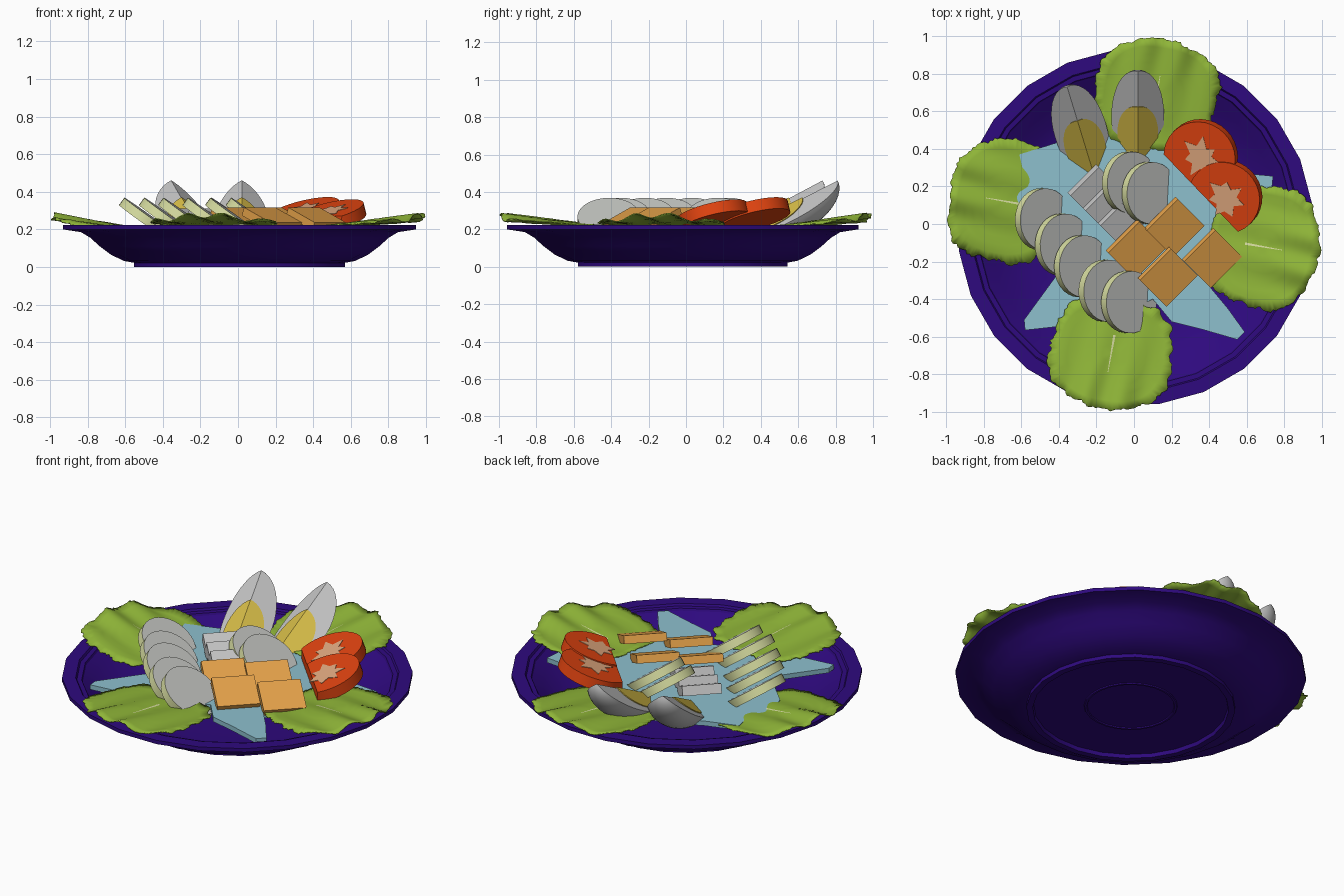
import bpy, bmesh, math, random
from mathutils import Matrix, Vector

if "Cube" in bpy.data.objects:
    bpy.data.objects.remove(bpy.data.objects["Cube"])

random.seed(4)


def material(name, r, g, b):
    lin = lambda c: (c / 255 / 12.92) if c < 10 else ((c / 255 + 0.055) / 1.055) ** 2.4
    m = bpy.data.materials.new(name)
    m.diffuse_color = (lin(r), lin(g), lin(b), 1)
    m.use_nodes = True
    m.node_tree.nodes["Principled BSDF"].inputs["Base Color"].default_value = m.diffuse_color
    return m


PURPLE = material("plate purple", 46, 9, 126)
GREEN = material("lettuce green", 143, 181, 56)
TEAL = material("onion teal", 141, 192, 206)
WHITE = material("egg white", 198, 198, 198)
YOLK = material("yolk yellow", 216, 190, 72)
RED = material("tomato red", 226, 68, 16)
SEED = material("tomato seed peach", 226, 170, 128)
RIND = material("cucumber rind", 214, 220, 160)
FLESH = material("cucumber flesh", 195, 197, 193)
ORANGE = material("cheese orange", 230, 163, 74)


def finish(name, bm, mats, smooth=None):
    bmesh.ops.remove_doubles(bm, verts=bm.verts, dist=1e-5)
    bmesh.ops.recalc_face_normals(bm, faces=bm.faces)
    me = bpy.data.meshes.new(name)
    bm.to_mesh(me)
    bm.free()
    ob = bpy.data.objects.new(name, me)
    bpy.context.collection.objects.link(ob)
    for m in mats:
        me.materials.append(m)
    if smooth:
        bpy.ops.object.select_all(action='DESELECT')
        ob.select_set(True)
        bpy.context.view_layer.objects.active = ob
        bpy.ops.object.shade_smooth_by_angle(angle=math.radians(smooth))
    return ob


def facing(loc, normal):
    """Matrix putting local z along normal at loc."""
    return Matrix.Translation(loc) @ Vector(normal).to_track_quat('Z', 'Y').to_matrix().to_4x4()


def prism(bm, pts, z0, z1, matrix=Matrix()):
    vs = [bm.verts.new(matrix @ Vector((x, y, z0))) for x, y in pts]
    f = bm.faces.new(vs)
    ext = bmesh.ops.extrude_face_region(bm, geom=[f])["geom"]
    up = matrix.to_3x3() @ Vector((0, 0, z1 - z0))
    bmesh.ops.translate(bm, verts=[g for g in ext if isinstance(g, bmesh.types.BMVert)], vec=up)


# plate: 24-sided lathe with foot ring and stepped rim
profile = [(0, .022), (.235, .022), (.238, .016), (.25, .016), (.253, .022), (.525, .022), (.53, 0), (.565, 0),
           (.565, .022), (.62, .032), (.69, .065), (.75, .11), (.80, .155), (.85, .185), (.948, .2),
           (.948, .222), (.875, .222), (.868, .21), (.842, .208), (.836, .196), (.78, .16), (.70, .105),
           (.60, .065), (.50, .05), (0, .05)]
bm = bmesh.new()
N = 24
rings = []
for r, z in profile:
    rings.append([bm.verts.new((.008 + r * math.cos(math.tau * (i + .5) / N),
                                -.018 + r * math.sin(math.tau * (i + .5) / N), z))
                  for i in range(N if r else 1)])
for a, b in zip(rings, rings[1:]):
    for i in range(N):
        j = (i + 1) % N
        quad = [a[i % len(a)], a[j % len(a)], b[j % len(b)], b[i % len(b)]]
        bm.faces.new(list(dict.fromkeys(quad)))
finish("plate", bm, [PURPLE], 30)


# lettuce leaves: ruffled polar sheets with jagged edges
def lettuce(name, angle, base):
    rot = Matrix.Rotation(math.radians(angle), 4, 'Z')
    phase = random.random() * 6

    def height(x, y):
        t = min(max((x - .5) / .5, 0), 1)
        lift = base + (.265 - base) * t
        return lift + (.003 + .012 * t) * math.sin(y * 32 + phase + 3 * x) + .014 * t * math.cos(y * 9)

    bm = bmesh.new()
    n, k = 140, 7
    centre = bm.verts.new(rot @ Vector((.7, 0, height(.7, 0))))
    prev = None
    jag = [.985 + random.uniform(-.022, .022) + .018 * math.sin(i * .8) + .025 * math.sin(i * .22 + phase)
           for i in range(n)]
    for s in range(1, k + 1):
        ring = []
        for i in range(n):
            a = math.tau * i / n
            c, d = math.cos(a), math.sin(a)
            q = (abs(c) ** 2.6 + abs(d) ** 2.6) ** (-1 / 2.6)
            rad = q * s / k * (jag[i] if s == k else 1 - .02 * s / k)
            x = .7 + rad * c * (.295 if c > 0 else .30)
            y = rad * d * .33
            ring.append(bm.verts.new(rot @ Vector((x, y, height(x, y)))))
        for i in range(n):
            j = (i + 1) % n
            bm.faces.new([prev[i], ring[i], ring[j], prev[j]] if prev else [centre, ring[i], ring[j]])
        prev = ring
    ob = finish(name, bm, [GREEN], 40)
    ob.modifiers.new("thickness", 'SOLIDIFY').thickness = .006
    # pale midrib just breaking the surface
    bm = bmesh.new()
    for i in range(8):
        x0, x1 = .6 + i * .025, .625 + i * .025
        w = .006 * (1 - i / 10)
        bm.faces.new([bm.verts.new(rot @ Vector((x, y, height(x, y) + .001)))
                      for x, y in ((x0, -w), (x1, -w), (x1, w), (x0, w))])
    finish(name + "_rib", bm, [RIND])


for nm, ang, base in (("back", 80, .216), ("left", 170, .196), ("front", 260, .224), ("right", 350, .22)):
    lettuce("lettuce_" + nm, ang, base)

# teal bed: one jagged flat slab under the food
bed = [(-.13, .54), (.15, .53), (.17, .42), (.45, .36), (.58, .27), (.74, .255), (.73, .15), (.62, -.02),
       (.55, -.13), (.40, -.33), (.50, -.45), (.59, -.575), (.55, -.615), (.36, -.56), (.20, -.52),
       (.10, -.40), (-.12, -.50), (-.35, -.54), (-.58, -.565), (-.585, -.51), (-.41, -.27), (-.50, -.13),
       (-.60, -.03), (-.64, .08), (-.70, .20), (-.58, .24), (-.61, .37), (-.42, .43), (-.28, .5)]
bm = bmesh.new()
prism(bm, bed, .185, .213)
finish("onion_bed", bm, [TEAL])


# egg wedges: slice of an ellipsoid with its ridge upward
def wedge(name, matrix, half, radius, mat):
    bm = bmesh.new()
    n, m = 20, 12
    rows = []
    for i in range(n + 1):
        t = math.pi * i / n
        s, r = -half * math.cos(t), radius * math.sin(t)
        row = [bm.verts.new(matrix @ Vector((0, s, 0)))]
        if 0 < i < n:
            for j in range(m + 1):
                th = math.radians(-60 + 120 * j / m)
                row.append(bm.verts.new(matrix @ Vector((r * math.sin(th), s, -r * math.cos(th)))))
        rows.append(row)
    for a, b in zip(rows, rows[1:]):
        for j in range(m + 2):
            j2 = (j + 1) % (m + 2)
            quad = [a[j % len(a)], a[j2 % len(a)], b[j2 % len(b)], b[j % len(b)]]
            quad = list(dict.fromkeys(quad))
            if len(quad) > 2:
                bm.faces.new(quad)
    finish(name, bm, [mat], 35)


for i, (x, y, z, turn) in enumerate(((.02, .535, .32, 0), (-.275, .465, .32, 17))):
    m = (Matrix.Translation((x, y, z)) @ Matrix.Rotation(math.radians(turn), 4, 'Z')
         @ Matrix.Rotation(math.radians(27), 4, 'X'))
    wedge(f"egg_white_{i + 1}", m, .31, .162, WHITE)
    wedge(f"egg_yolk_{i + 1}", m @ Matrix.Translation((0, -.08, .006)), .18, .125, YOLK)


# round slices: skin on the side, flesh on both caps, optionally cut off by a vertical plane
def slice_disc(name, loc, normal, r, thick, skin, flesh, cut=None):
    bm = bmesh.new()
    bmesh.ops.create_cone(bm, cap_ends=True, segments=32, radius1=r, radius2=r, depth=thick,
                          matrix=facing(loc, normal))
    nrm = Vector(normal).normalized()
    bm.normal_update()
    for f in bm.faces:
        f.material_index = int(abs(f.normal.dot(nrm)) > .9)
    if cut:
        geom = bm.verts[:] + bm.edges[:] + bm.faces[:]
        res = bmesh.ops.bisect_plane(bm, geom=geom, plane_co=cut[0], plane_no=cut[1], clear_inner=True)
        edges = [e for e in res["geom_cut"] if isinstance(e, bmesh.types.BMEdge)]
        bmesh.ops.holes_fill(bm, edges=edges)
    finish(name, bm, [skin, flesh], 30)


cucumbers = [(-.468, .025), (-.362, -.11), (-.26, -.225), (-.13, -.355), (-.01, -.415), (-.005, .22), (.10, .165)]
for i, (x, y) in enumerate(cucumbers):
    slice_disc(f"cucumber_{i + 1}", (x - .017, y, .253), (.58, -.03, .81), .165, .048, RIND, FLESH)

# tomato slices cut straight on the inner side, each with a star of seeds
for i, (x, y, z) in enumerate(((.355, .36, .278), (.485, .145, .266))):
    nrm = Vector((-.23, -.23, .945)).normalized()
    c = Vector((x, y, z))
    slice_disc(f"tomato_{i + 1}", c, nrm, .196, .064, RED, RED, ((.36, .16, .22), (.72, .69, 0)))
    bm = bmesh.new()
    star = []
    for k in range(14):
        r = (.11 if k % 2 else .065) * random.uniform(.8, 1.15)
        star.append((r * math.cos(math.tau * k / 14), r * math.sin(math.tau * k / 14)))
    prism(bm, star, 0, .004, facing(c + nrm * .031 + Vector((.01, 0, .002)), nrm))
    finish(f"tomato_seeds_{i + 1}", bm, [SEED])


# square cheese tiles, leaning with the far-left edge raised
def tile(name, x, y, z, w, l, thick, tilt, mat):
    m = (Matrix.Translation((x, y, z)) @ Matrix.Rotation(math.radians(-45), 4, 'Z')
         @ Matrix.Rotation(math.radians(tilt), 4, 'Y'))
    bm = bmesh.new()
    h, k = l / 2, w / 2
    prism(bm, [(-h, -k), (h, -k), (h, k), (-h, k)], -thick / 2, thick / 2, m)
    finish(name, bm, [mat])


for i, (x, y) in enumerate(((.01, -.135), (.215, -.015), (.18, -.28), (.415, -.18))):
    tile(f"orange_cheese_{i + 1}", x, y, .255, .235, .215, .046, 22, ORANGE)
for i, (x, y) in enumerate(((-.215, .18), (-.135, .1), (-.055, .02))):
    tile(f"white_cheese_{i + 1}", x, y, .25, .215, .17, .055, 24, WHITE)
